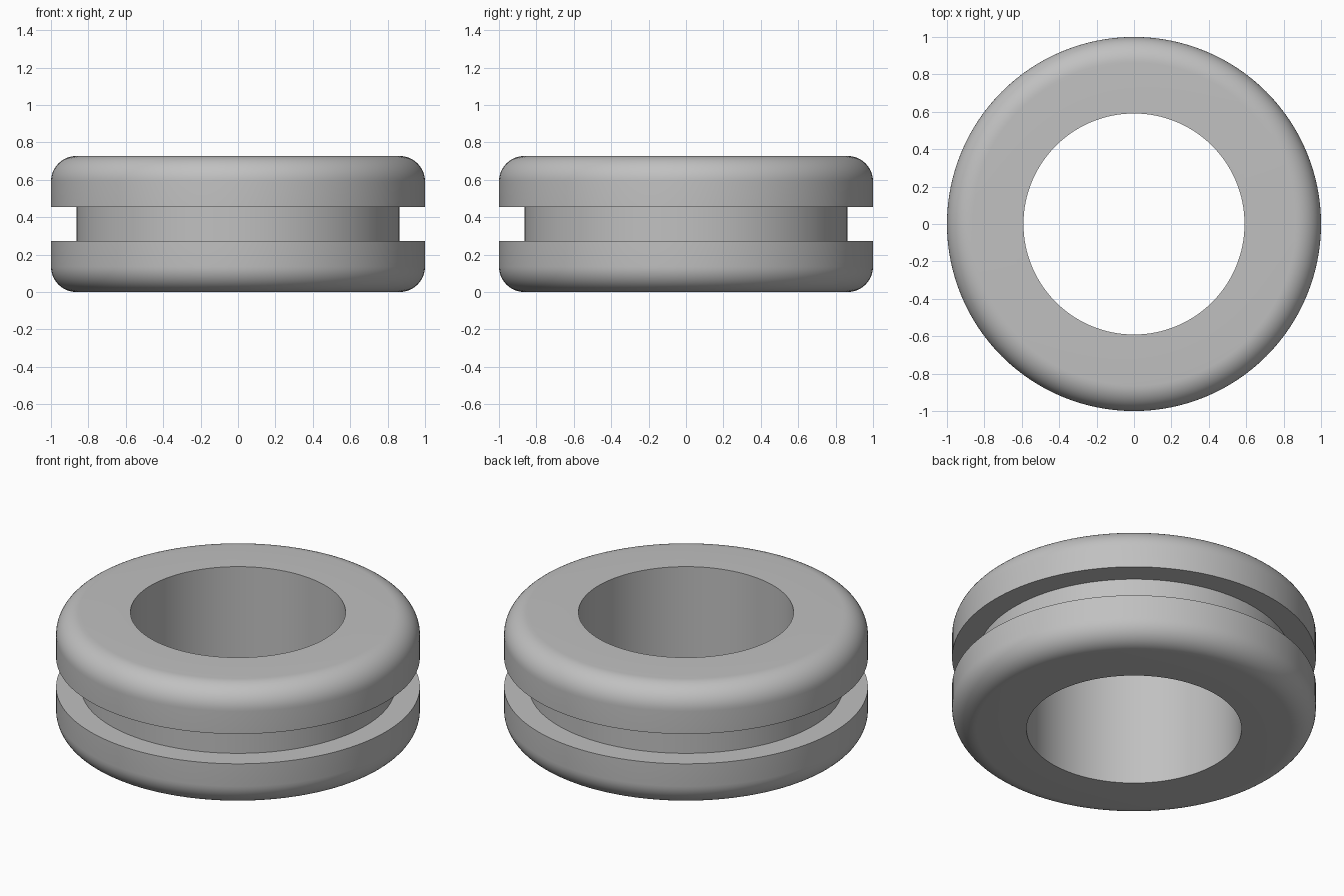
import bpy
import bmesh
from math import cos, sin, pi, radians

cube = bpy.data.objects.get("Cube")
if cube:
    bpy.data.objects.remove(cube, do_unlink=True)

# Sizes
OUTER, GROOVE, HOLE = 1.0, 0.864, 0.591
HEIGHT, FLANGE, FILLET = 0.727, 0.273, 0.136
SEGMENTS, ARC_STEPS = 128, 12

# Lower half of the section, from the bore out to the groove floor
lower = [(HOLE, 0.0)]
for i in range(ARC_STEPS + 1):
    a = pi / 2 * i / ARC_STEPS
    lower.append((OUTER - FILLET + FILLET * sin(a), FILLET - FILLET * cos(a)))
lower += [(OUTER, FLANGE), (GROOVE, FLANGE)]

# Upper half mirrors the lower one
section = lower + [(r, HEIGHT - z) for r, z in reversed(lower)]

# Revolve the closed section into a ring
bm = bmesh.new()
rings = []
for s in range(SEGMENTS):
    t = 2 * pi * s / SEGMENTS
    rings.append([bm.verts.new((r * cos(t), r * sin(t), z)) for r, z in section])
count = len(section)
for s in range(SEGMENTS):
    here, there = rings[s], rings[(s + 1) % SEGMENTS]
    for i in range(count):
        j = (i + 1) % count
        bm.faces.new((here[i], there[i], there[j], here[j]))
bmesh.ops.recalc_face_normals(bm, faces=bm.faces)

mesh = bpy.data.meshes.new("grommet")
bm.to_mesh(mesh)
bm.free()
grommet = bpy.data.objects.new("grommet", mesh)
bpy.context.collection.objects.link(grommet)

# Grey rubber
grey = (0.53, 0.53, 0.53, 1.0)
rubber = bpy.data.materials.new("grey rubber")
rubber.use_nodes = True
rubber.diffuse_color = grey
for node in rubber.node_tree.nodes:
    if node.type == "BSDF_PRINCIPLED":
        node.inputs["Base Color"].default_value = grey
mesh.materials.append(rubber)

# Smooth walls and fillets, sharp rims
bpy.ops.object.select_all(action="DESELECT")
grommet.select_set(True)
bpy.context.view_layer.objects.active = grommet
bpy.ops.object.shade_smooth_by_angle(angle=radians(30))
